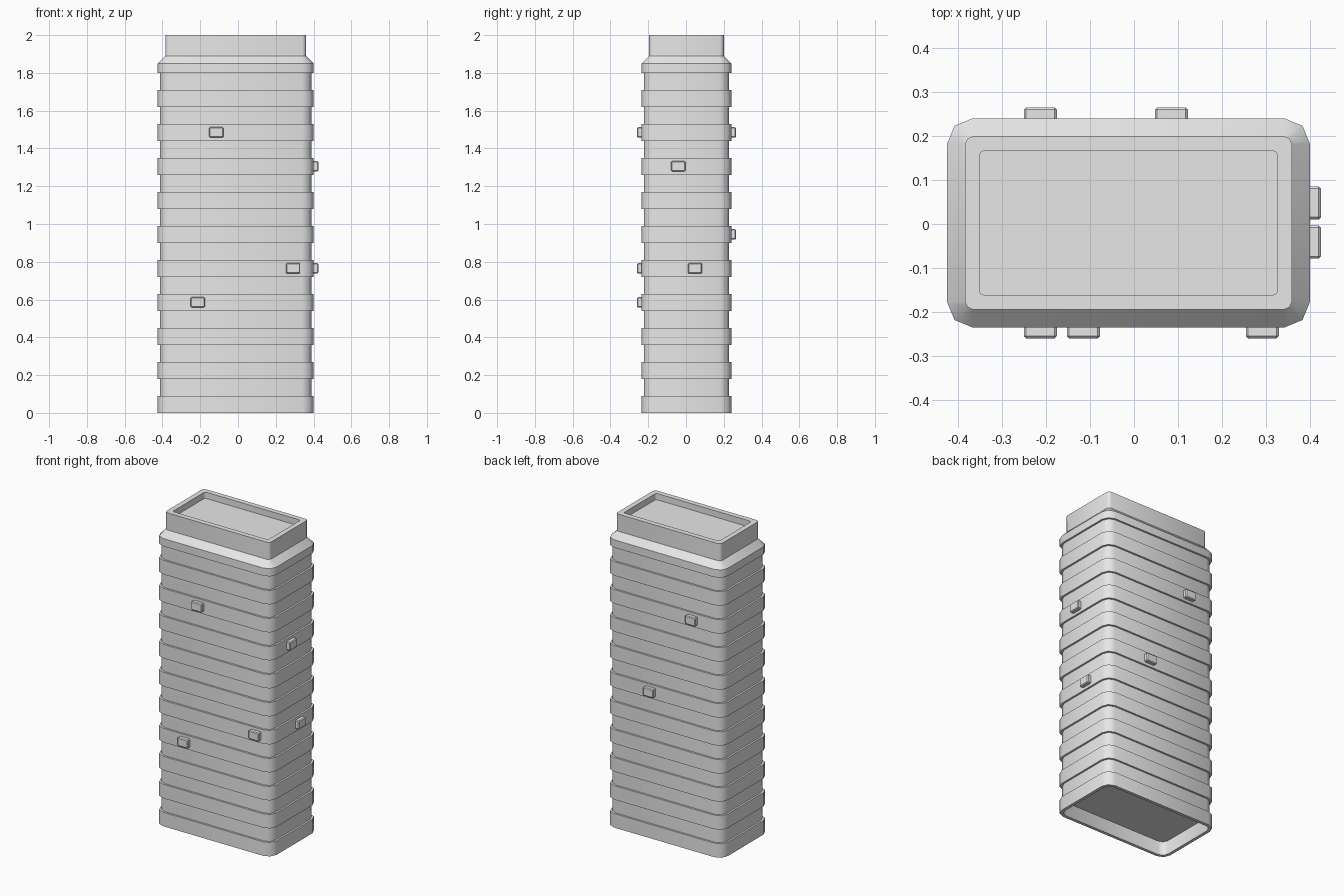
import bpy, bmesh
from math import cos, sin, pi
from mathutils import Matrix

cube = bpy.data.objects.get("Cube")
if cube:
    bpy.data.objects.remove(cube, do_unlink=True)

# One plain grey for the whole building
grey = bpy.data.materials.new("light grey")
grey.use_nodes = True
colour = (0.8, 0.8, 0.8, 1)
grey.diffuse_color = colour
grey.node_tree.nodes["Principled BSDF"].inputs["Base Color"].default_value = colour

CX, CY = -0.0125, 0.0025       # centre of the tower
HX, HY = 0.4125, 0.2375        # half size at the floor bands
PITCH, BAND = 0.18, 0.09       # floor height and band height


def add_object(name, bm):
    bmesh.ops.recalc_face_normals(bm, faces=bm.faces[:])
    mesh = bpy.data.meshes.new(name)
    bm.to_mesh(mesh)
    bm.free()
    mesh.materials.append(grey)
    obj = bpy.data.objects.new(name, mesh)
    bpy.context.collection.objects.link(obj)
    return obj


def ring(bm, inset, z, radius):
    """Rounded rectangle, two segments per corner."""
    verts = []
    for i, (sx, sy) in enumerate([(1, 1), (-1, 1), (-1, -1), (1, -1)]):
        for step in range(3):
            a = (i + step / 2) * pi / 2
            x = CX + sx * (HX - inset - radius) + radius * cos(a)
            y = CY + sy * (HY - inset - radius) + radius * sin(a)
            verts.append(bm.verts.new((x, y, z)))
    return verts


def loft(name, profile):
    """Skin rings of (inset, height, corner radius) and cap both ends."""
    bm = bmesh.new()
    rings = [ring(bm, *p) for p in profile]
    for low, high in zip(rings, rings[1:]):
        n = len(low)
        for i in range(n):
            j = (i + 1) % n
            bm.faces.new((low[i], low[j], high[j], high[i])).smooth = True
    bm.faces.new(rings[0])
    bm.faces.new(rings[-1])
    # Ledges stay crisp while the rounded corners are smooth
    for e in bm.edges:
        e.smooth = abs(e.verts[0].co.z - e.verts[1].co.z) < 1e-5 and \
            len({round(v.co.z, 4) for f in e.link_faces for v in f.verts}) == 1
        if abs(e.verts[0].co.z - e.verts[1].co.z) > 1e-5:
            e.smooth = True
    return add_object(name, bm)


# Tower: hollow base, alternating floor bands, sloped shoulder, roof block with sunken top
R, r = 0.057, 0.02
profile = [(0.02, BAND, 0.04), (0.02, 0, 0.04)]
for k in range(10):
    z = k * PITCH
    profile += [(0, z, R), (0, z + BAND, R),
                (0.012, z + BAND, 0.05), (0.012, z + PITCH, 0.05)]
profile += [(0, 1.8, R), (0, 1.85, R), (0.04, 1.89, r), (0.04, 2, r),
            (0.073, 2, 0.012), (0.073, 1.96, 0.012)]
loft("tower", profile)


# Small wall units, each centred on a floor band
def wall_unit(name, x, y, z, along_x):
    size = (0.075, 0.05, 0.055) if along_x else (0.05, 0.075, 0.055)
    bm = bmesh.new()
    bmesh.ops.create_cube(bm, size=1, matrix=Matrix.Translation((x, y, z)) @ Matrix.Diagonal((*size, 1)))
    bmesh.ops.bevel(bm, geom=bm.edges[:], offset=0.005, segments=1, affect='EDGES')
    add_object(name, bm)


units = {
    "front": [(-0.115, 8), (0.292, 4), (-0.213, 3)],
    "back": [(-0.213, 8), (0.085, 5)],
    "left": [(-0.041, 7), (0.048, 4)],
}
for side, spots in units.items():
    for i, (along, level) in enumerate(spots, 1):
        z = level * PITCH + BAND / 2
        name = f"{side}_wall_unit_{i}"
        if side == "left":
            wall_unit(name, CX + HX, along, z, False)
        else:
            wall_unit(name, along, CY + (HY if side == "back" else -HY), z, True)
